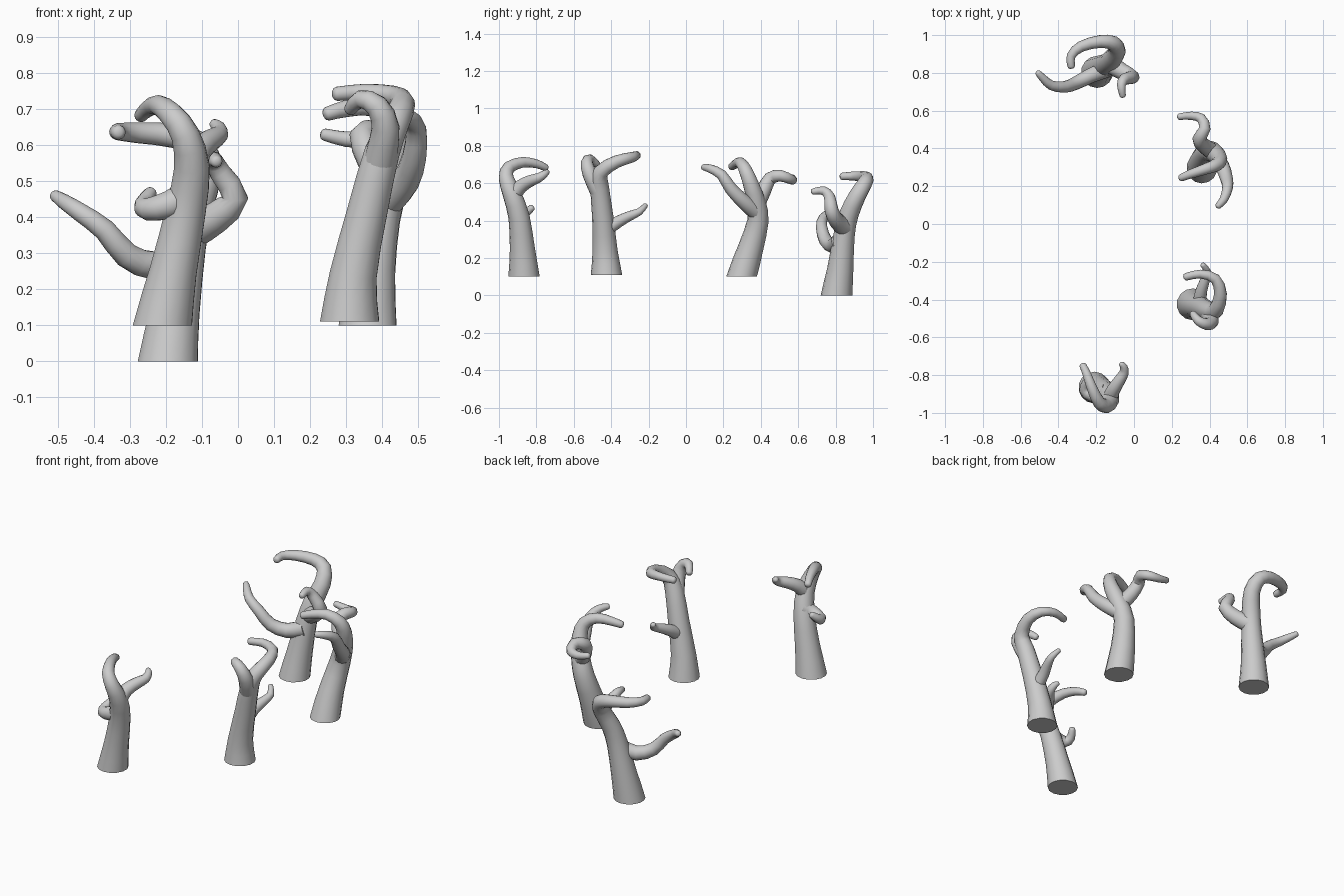
import bpy, bmesh, math
from mathutils import Vector

SIDES = 14


def smooth_path(pts, steps=2):
    # Catmull-Rom through (x, y, z, radius) points
    p = [Vector(q) for q in pts]
    p = [2 * p[0] - p[1]] + p + [2 * p[-1] - p[-2]]
    out = []
    for i in range(1, len(p) - 2):
        a, b, c, d = p[i - 1:i + 3]
        for s in range(steps):
            t = s / steps
            out.append(0.5 * (2 * b + (c - a) * t + (2 * a - 5 * b + 4 * c - d) * t * t
                              + (3 * b - a - 3 * c + d) * t ** 3))
    out.append(p[-2])
    return out


def limb(bm, pts, flat_base=False):
    # tapered tube with a rounded tip
    path = smooth_path(pts)
    end, d = path[-1], (path[-1] - path[-2]).to_3d().normalized()
    for a in (35, 65):
        a = math.radians(a)
        c = end.to_3d() + d * end.w * math.sin(a) * 0.7
        path.append(Vector((*c, end.w * math.cos(a))))
    side, prev = Vector((1, 0.2, 0)), None
    for i, q in enumerate(path):
        t = (path[min(i + 1, len(path) - 1)] - path[max(i - 1, 0)]).to_3d().normalized()
        if i == 0 and flat_base:
            t = Vector((0, 0, 1))
        side = (side - t * side.dot(t)).normalized()
        up = t.cross(side)
        ring = []
        for k in range(SIDES):
            a = 2 * math.pi * k / SIDES
            ring.append(bm.verts.new(q.to_3d() + q.w * (side * math.cos(a) + up * math.sin(a))))
        if prev:
            for k in range(SIDES):
                j = (k + 1) % SIDES
                bm.faces.new((prev[k], prev[j], ring[j], ring[k]))
        else:
            bm.faces.new(ring[::-1])
        prev = ring
    bm.faces.new(prev)


def tree(name, trunk, *branches):
    bm = bmesh.new()
    limb(bm, trunk, True)
    for b in branches:
        # branches taper evenly from root radius to tip radius
        (r0, r1), pts = b
        n = len(pts) - 1
        limb(bm, [(*p, r0 + (r1 - r0) * i / n) for i, p in enumerate(pts)])
    me = bpy.data.meshes.new(name)
    bm.to_mesh(me)
    bm.free()
    ob = bpy.data.objects.new(name, me)
    bpy.context.collection.objects.link(ob)
    bpy.context.view_layer.objects.active = ob
    ob.select_set(True)
    bpy.ops.object.shade_smooth_by_angle(angle=math.radians(50))
    ob.select_set(False)


# rear tree, standing lowest
tree("bare_tree_rear",
     [(-.195, .805, 0, .085), (-.175, .825, .14, .07), (-.145, .845, .32, .057), (-.12, .87, .43, .052),
      (-.09, .915, .53, .046), (-.11, .957, .6, .04), (-.18, .966, .627, .034), (-.28, .94, .635, .029),
      (-.333, .89, .638, .024), (-.332, .835, .636, .02)],
     ((.045, .016), [(-.14, .82, .29), (-.23, .785, .265), (-.31, .745, .295), (-.37, .725, .365),
                     (-.44, .735, .415), (-.485, .775, .445), (-.508, .8, .46)]),
     ((.05, .017), [(-.13, .85, .36), (-.06, .805, .4), (-.008, .778, .455), (-.05, .768, .525),
                    (-.067, .735, .56), (-.06, .68, .555)]))

# mid rear tree
tree("bare_tree_mid_rear",
     [(.36, .297, .1, .082), (.37, .345, .25, .068), (.395, .385, .4, .057), (.425, .375, .5, .051),
      (.452, .345, .6, .042), (.44, .315, .675, .035), (.375, .29, .71, .029), (.3, .265, .702, .024),
      (.25, .245, .688, .02)],
     ((.045, .017), [(.42, .37, .45), (.465, .31, .5), (.49, .24, .57), (.495, .19, .645),
                     (.475, .13, .677), (.445, .095, .685)]),
     ((.045, .017), [(.42, .38, .49), (.37, .415, .56), (.345, .45, .625), (.375, .505, .64),
                     (.355, .56, .62), (.3, .573, .617), (.24, .568, .63)]))

# mid front tree
tree("bare_tree_mid_front",
     [(.31, -.425, .11, .084), (.32, -.433, .24, .067), (.36, -.445, .42, .057), (.4, -.462, .58, .05),
      (.435, -.455, .66, .041), (.458, -.37, .715, .034), (.43, -.29, .738, .028), (.35, -.265, .748, .023),
      (.275, -.28, .743, .02)],
     ((.046, .018), [(.395, -.47, .56), (.41, -.515, .65), (.385, -.53, .71), (.34, -.512, .728),
                     (.312, -.475, .7)]),
     ((.038, .014), [(.345, -.43, .35), (.355, -.36, .395), (.375, -.3, .425), (.387, -.25, .447),
                     (.365, -.217, .48)]))

# front tree
tree("bare_tree_front",
     [(-.21, -.866, .1, .084), (-.18, -.875, .25, .067), (-.145, -.893, .42, .057), (-.128, -.93, .54, .05),
      (-.147, -.962, .63, .04), (-.185, -.945, .685, .034), (-.222, -.87, .712, .028),
      (-.25, -.795, .702, .023), (-.27, -.75, .682, .019)],
     ((.042, .014), [(-.13, -.93, .53), (-.11, -.88, .585), (-.075, -.825, .615), (-.052, -.785, .63),
                     (-.055, -.755, .65), (-.067, -.742, .66)]),
     ((.046, .018), [(-.14, -.89, .46), (-.19, -.91, .435), (-.25, -.895, .422), (-.262, -.86, .437),
                     (-.243, -.825, .468)]))
